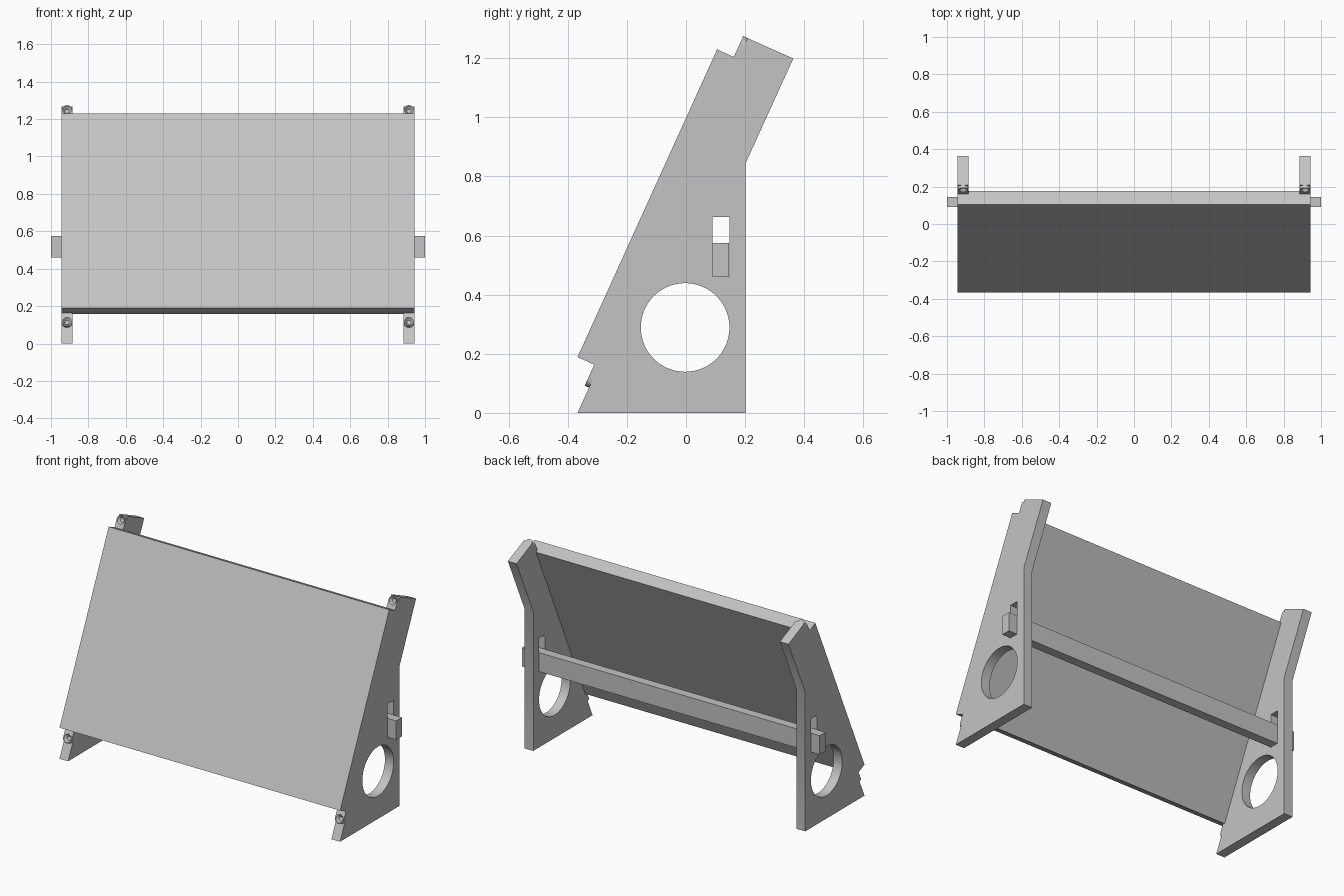
import bpy, bmesh
from math import sin, cos, pi, radians
from mathutils import Matrix, Vector

cube = bpy.data.objects.get("Cube")
if cube:
    bpy.data.objects.remove(cube)

grey = bpy.data.materials.new("plain grey")
grey.use_nodes = True
GREY = (0.55, 0.55, 0.55, 1)
grey.diffuse_color = GREY
grey.node_tree.nodes["Principled BSDF"].inputs["Base Color"].default_value = GREY

# Working frames: side profiles run in (y, z) and extrude along x;
# sloped parts use (x, up the slope, out of the slope).
TILT = radians(24.4)
FOOT = Vector((0, -0.367, 0))
SIDE = Matrix(((0, 0, 1, 0), (1, 0, 0, 0), (0, 1, 0, 0), (0, 0, 0, 1)))
SLOPE = Matrix.Translation(FOOT) @ Matrix((
    (1, 0, 0, 0),
    (0, sin(TILT), -cos(TILT), 0),
    (0, cos(TILT), sin(TILT), 0),
    (0, 0, 0, 1)))


def finish(name, bm, frame):
    bmesh.ops.recalc_face_normals(bm, faces=bm.faces)
    bm.transform(frame)
    mesh = bpy.data.meshes.new(name)
    bm.to_mesh(mesh)
    bm.free()
    mesh.materials.append(grey)
    obj = bpy.data.objects.new(name, mesh)
    bpy.context.collection.objects.link(obj)
    return obj


def prism(name, outline, low, high, frame):
    """Extrude a 2D outline between two depths of a frame."""
    bm = bmesh.new()
    face = bm.faces.new([bm.verts.new((u, v, low)) for u, v in outline])
    new = bmesh.ops.extrude_face_region(bm, geom=[face])["geom"]
    verts = [g for g in new if isinstance(g, bmesh.types.BMVert)]
    bmesh.ops.translate(bm, verts=verts, vec=(0, 0, high - low))
    return finish(name, bm, frame)


def cone(name, centre, r_low, r_high, depth, frame, segments=48):
    bm = bmesh.new()
    bmesh.ops.create_cone(bm, cap_ends=True, segments=segments, radius1=r_low,
                          radius2=r_high, depth=depth,
                          matrix=Matrix.Translation(centre))
    return finish(name, bm, frame)


def rect(u0, u1, v0, v1):
    return [(u0, v0), (u1, v0), (u1, v1), (u0, v1)]


def cut(obj, cutter):
    cutter.hide_render = True
    mod = obj.modifiers.new("cut", 'BOOLEAN')
    mod.object = cutter
    mod.solver = 'EXACT'
    bpy.context.view_layer.objects.active = obj
    bpy.ops.object.modifier_apply(modifier=mod.name)
    bpy.data.objects.remove(cutter)


def smooth(obj):
    bpy.ops.object.select_all(action='DESELECT')
    obj.select_set(True)
    bpy.context.view_layer.objects.active = obj
    bpy.ops.object.shade_smooth_by_angle(angle=radians(30))


INNER, OUTER = 0.885, 0.943
MID, TAB_R = (INNER + OUTER) / 2, (OUTER - INNER) / 2
LOW_EDGE, HIGH_EDGE, TOP_END = 0.172, 1.315, 1.392

# Sloped panel
prism("panel", rect(-OUTER, OUTER, LOW_EDGE, HIGH_EDGE), 0, 0.078, SLOPE)

# Cross beam through both side plates
prism("cross_beam", rect(0.09, 0.145, 0.46, 0.575), -1, 1, SIDE)

top = FOOT + Vector((0, sin(TILT), cos(TILT))) * TOP_END
plate_outline = [(FOOT.y, 0), (0.202, 0), (0.202, 0.845),
                 (0.363, 1.199), (top.y, top.z)]

for label, sign in (("left", 1), ("right", -1)):
    # Side plate with round opening and slot
    low, high = sorted((sign * INNER, sign * OUTER))
    plate = prism(label + "_side_plate", plate_outline, low, high, SIDE)
    cut(plate, cone("hole_cutter", (-0.003, 0.289, sign * MID),
                    0.15, 0.15, 0.2, SIDE, 64))
    cut(plate, prism("slot_cutter", rect(0.09, 0.147, 0.46, 0.663),
                     low - 0.1, high + 0.1, SIDE))
    smooth(plate)

    # Round-ended mounting tabs with countersunk holes
    for place, edge, end, way in (("upper", HIGH_EDGE, TOP_END, 1),
                                  ("lower", LOW_EDGE, 0.094, -1)):
        centre = end - way * TAB_R
        arc = [(sign * MID + TAB_R * cos(pi * i / 16),
                centre + way * TAB_R * sin(pi * i / 16)) for i in range(17)]
        outline = arc + [(sign * MID - TAB_R, edge), (sign * MID + TAB_R, edge)]
        tab = prism(f"{label}_{place}_tab", outline, 0, 0.016, SLOPE)
        cut(tab, cone("countersink_cutter", (sign * MID, centre, 0.008),
                      0.011, 0.024, 0.018, SLOPE, 32))
        smooth(tab)
